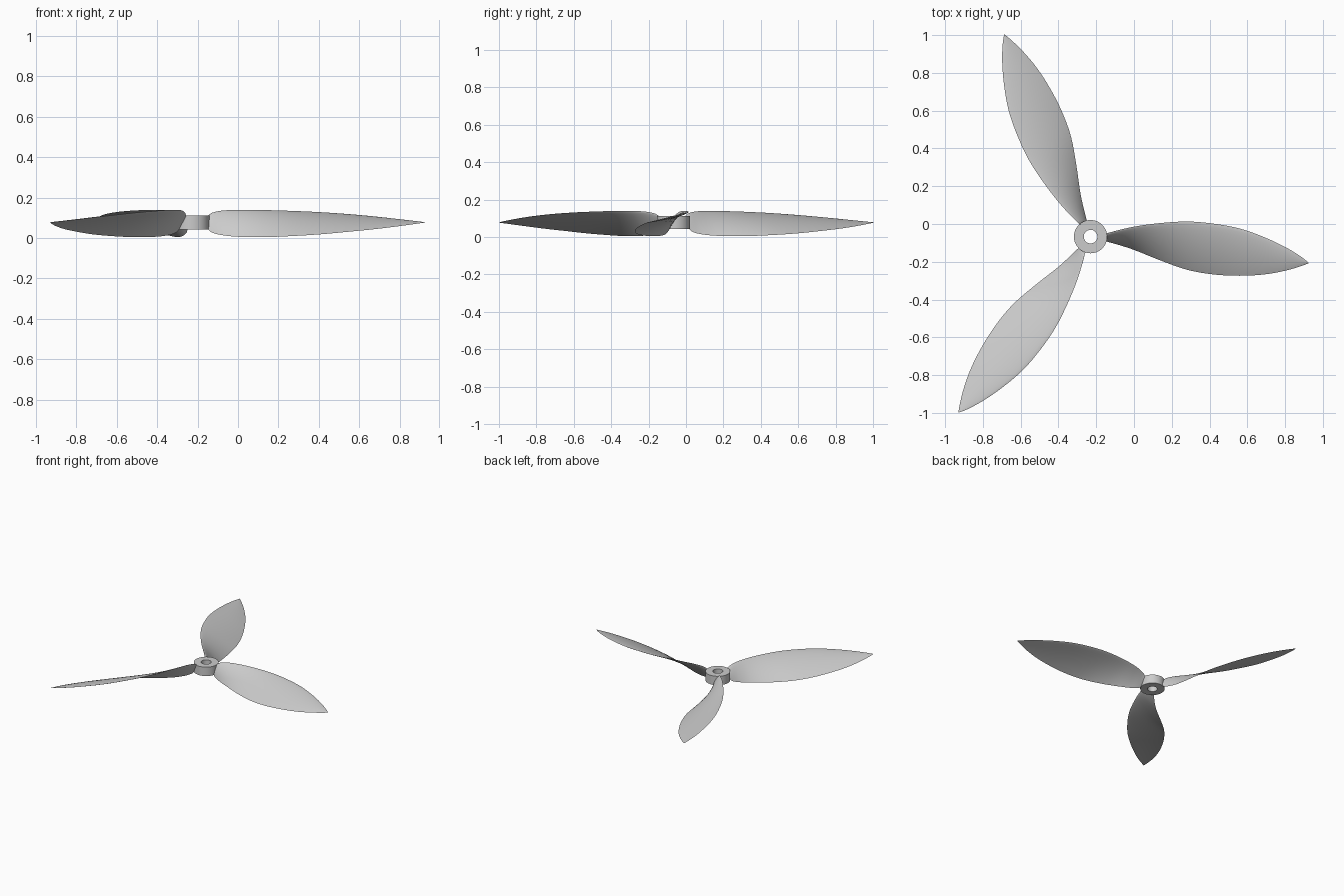
import bpy, bmesh, math
from mathutils import Vector

old = bpy.data.objects.get("Cube")
if old:
    bpy.data.objects.remove(old, do_unlink=True)

HUB = Vector((-0.23, -0.067, 0.0775))

grey = bpy.data.materials.new("light grey")
grey.use_nodes = True
colour = (0.6, 0.6, 0.6, 1)
grey.diffuse_color = colour
grey.node_tree.nodes["Principled BSDF"].inputs["Base Color"].default_value = colour


def make_object(name, bm, angle):
    bmesh.ops.recalc_face_normals(bm, faces=bm.faces)
    mesh = bpy.data.meshes.new(name)
    bm.to_mesh(mesh)
    bm.free()
    mesh.materials.append(grey)
    ob = bpy.data.objects.new(name, mesh)
    bpy.context.collection.objects.link(ob)
    ob.location = HUB
    bpy.ops.object.select_all(action='DESELECT')
    ob.select_set(True)
    bpy.context.view_layer.objects.active = ob
    bpy.ops.object.shade_smooth_by_angle(angle=math.radians(angle))
    return ob


def bridge_loops(bm, a, b):
    n = len(a)
    for i in range(n):
        bm.faces.new((a[i], a[(i + 1) % n], b[(i + 1) % n], b[i]))


# Blade stations: radius, leading edge y, trailing edge y, leading z, trailing z
STATIONS = [
    (0.060, 0.014, -0.020, 0.027, -0.027),
    (0.078, 0.016, -0.023, 0.032, -0.032),
    (0.100, 0.021, -0.030, 0.047, -0.050),
    (0.150, 0.035, -0.044, 0.058, -0.063),
    (0.230, 0.053, -0.070, 0.062, -0.071),
    (0.360, 0.071, -0.122, 0.061, -0.073),
    (0.510, 0.080, -0.175, 0.056, -0.067),
    (0.650, 0.069, -0.200, 0.049, -0.058),
    (0.790, 0.043, -0.207, 0.039, -0.045),
    (0.920, -0.003, -0.200, 0.027, -0.032),
    (1.040, -0.060, -0.178, 0.014, -0.017),
    (1.120, -0.110, -0.154, 0.005, -0.006),
    (1.155, -0.138, -0.141, 0.001, -0.001),
]


def smooth_stations(rows, steps=4):
    """Cubic interpolation of the stations along the radius."""
    def slope(i, k):
        a, b = rows[max(i - 1, 0)], rows[min(i + 1, len(rows) - 1)]
        return (b[k] - a[k]) / (b[0] - a[0])
    out = []
    for i in range(len(rows) - 1):
        p, q = rows[i], rows[i + 1]
        h = q[0] - p[0]
        for s in range(steps):
            t = s / steps
            row = [p[0] + t * h]
            for k in range(1, 5):
                row.append((2*t**3 - 3*t**2 + 1) * p[k] + (t**3 - 2*t**2 + t) * h * slope(i, k)
                           + (3*t**2 - 2*t**3) * q[k] + (t**3 - t**2) * h * slope(i + 1, k))
            out.append(row)
    return out + [list(rows[-1])]


def section(row, n=12):
    """Thin cambered aerofoil between the two edges of one station."""
    r, ly, ty, lz, tz = row
    lead, trail = Vector((r, ly, lz)), Vector((r, ty, tz))
    chord = trail - lead
    length = chord.length
    normal = Vector((0, chord.z, -chord.y)).normalized()
    thick = 0.045 * length + 0.010 * max(0.0, 1 - r / 0.3) * min(1, length / 0.05)
    pts = []
    for j in range(2 * n):
        t = 0.5 - 0.5 * math.cos(math.pi * j / n)
        side = 1 if j <= n else -1
        half = thick * 1.3 * math.sqrt(t) * (1 - t) + 0.0008 * math.sin(math.pi * t)
        camber = 0.03 * length * 4 * t * (1 - t)
        pts.append(lead + chord * t + normal * (camber + side * half))
    return pts


# Three twisted blades around the hub
for index, name in enumerate(("blade_left", "blade_back", "blade_front")):
    bm = bmesh.new()
    loops = [[bm.verts.new(p) for p in section(row)] for row in smooth_stations(STATIONS)]
    for a, b in zip(loops, loops[1:]):
        bridge_loops(bm, a, b)
    bm.faces.new(loops[0])
    bm.faces.new(loops[-1])
    blade = make_object(name, bm, 50)
    blade.rotation_euler.z = index * math.tau / 3

# Hub ring with a round shaft hole
bm = bmesh.new()
rings = []
for radius, z in ((0.088, -0.035), (0.088, 0.035), (0.036, 0.035), (0.036, -0.035)):
    rings.append([bm.verts.new((radius * math.cos(math.tau * i / 64),
                                radius * math.sin(math.tau * i / 64), z)) for i in range(64)])
for k in range(4):
    bridge_loops(bm, rings[k], rings[(k + 1) % 4])
make_object("hub", bm, 30)
